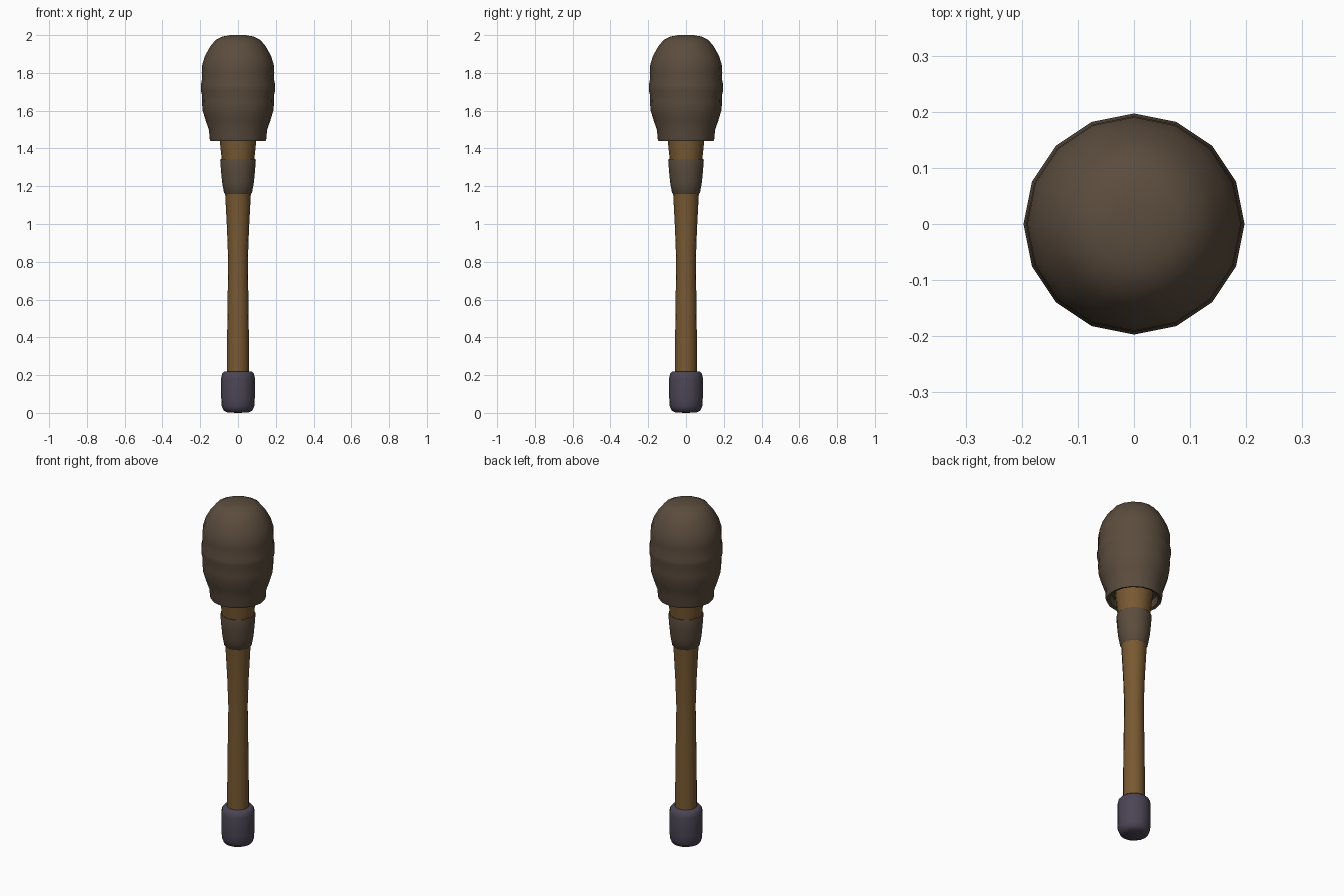
import bpy, bmesh, math

if "Cube" in bpy.data.objects:
    bpy.data.objects.remove(bpy.data.objects["Cube"])

SIDES = 16


def material(name, rgb):
    m = bpy.data.materials.new(name)
    m.diffuse_color = (*rgb, 1)
    m.use_nodes = True
    m.node_tree.nodes["Principled BSDF"].inputs["Base Color"].default_value = m.diffuse_color
    return m


def lathe(name, profile, mat, angle=50):
    """Spin (radius, height) points around z; radius 0 makes a pole."""
    bm = bmesh.new()
    rings = []
    for r, z in profile:
        if r == 0:
            rings.append([bm.verts.new((0, 0, z))] * SIDES)
        else:
            rings.append([bm.verts.new((r * math.cos(math.tau * i / SIDES),
                                        r * math.sin(math.tau * i / SIDES), z))
                          for i in range(SIDES)])
    for low, high in zip(rings, rings[1:]):
        for i in range(SIDES):
            j = (i + 1) % SIDES
            bm.faces.new(list(dict.fromkeys((low[i], low[j], high[j], high[i]))))
    bmesh.ops.recalc_face_normals(bm, faces=bm.faces)
    mesh = bpy.data.meshes.new(name)
    bm.to_mesh(mesh)
    bm.free()
    mesh.materials.append(mat)
    obj = bpy.data.objects.new(name, mesh)
    bpy.context.collection.objects.link(obj)
    bpy.context.view_layer.objects.active = obj
    obj.select_set(True)
    bpy.ops.object.shade_smooth_by_angle(angle=math.radians(angle))
    obj.select_set(False)
    return obj


leather = material("dark brown wrap", (0.105, 0.073, 0.048))
wood = material("brown wood", (0.19, 0.10, 0.032))
rubber = material("purple grey rubber", (0.072, 0.060, 0.090))

# padded head, with wrapped ridges and a recessed underside
lathe("padded_head", [
    (0, 1.48), (0.12, 1.48), (0.13, 1.445), (0.146, 1.44), (0.151, 1.455),
    (0.153, 1.495), (0.172, 1.55), (0.187, 1.60), (0.191, 1.645),
    (0.190, 1.68), (0.197, 1.71), (0.197, 1.735), (0.190, 1.77),
    (0.192, 1.80), (0.190, 1.84), (0.175, 1.89), (0.147, 1.94),
    (0.118, 1.975), (0.08, 1.993), (0.04, 2.0), (0, 2.0)], leather)

# wooden shaft, flaring towards the head
lathe("shaft", [
    (0, 0.1), (0.058, 0.1), (0.058, 0.35), (0.055, 0.6), (0.052, 0.8),
    (0.058, 0.97), (0.068, 1.16), (0.086, 1.34), (0.101, 1.48), (0, 1.48)], wood)

# wrapped collar below the head
lathe("collar_wrap", [
    (0.065, 1.155), (0.074, 1.165), (0.084, 1.22), (0.090, 1.28),
    (0.094, 1.335), (0.092, 1.345), (0.084, 1.345)], leather)

# rounded butt cap
lathe("end_cap", [
    (0, 0), (0.055, 0.002), (0.076, 0.012), (0.086, 0.035), (0.089, 0.08),
    (0.089, 0.185), (0.084, 0.208), (0.074, 0.218), (0.055, 0.22)], rubber)
